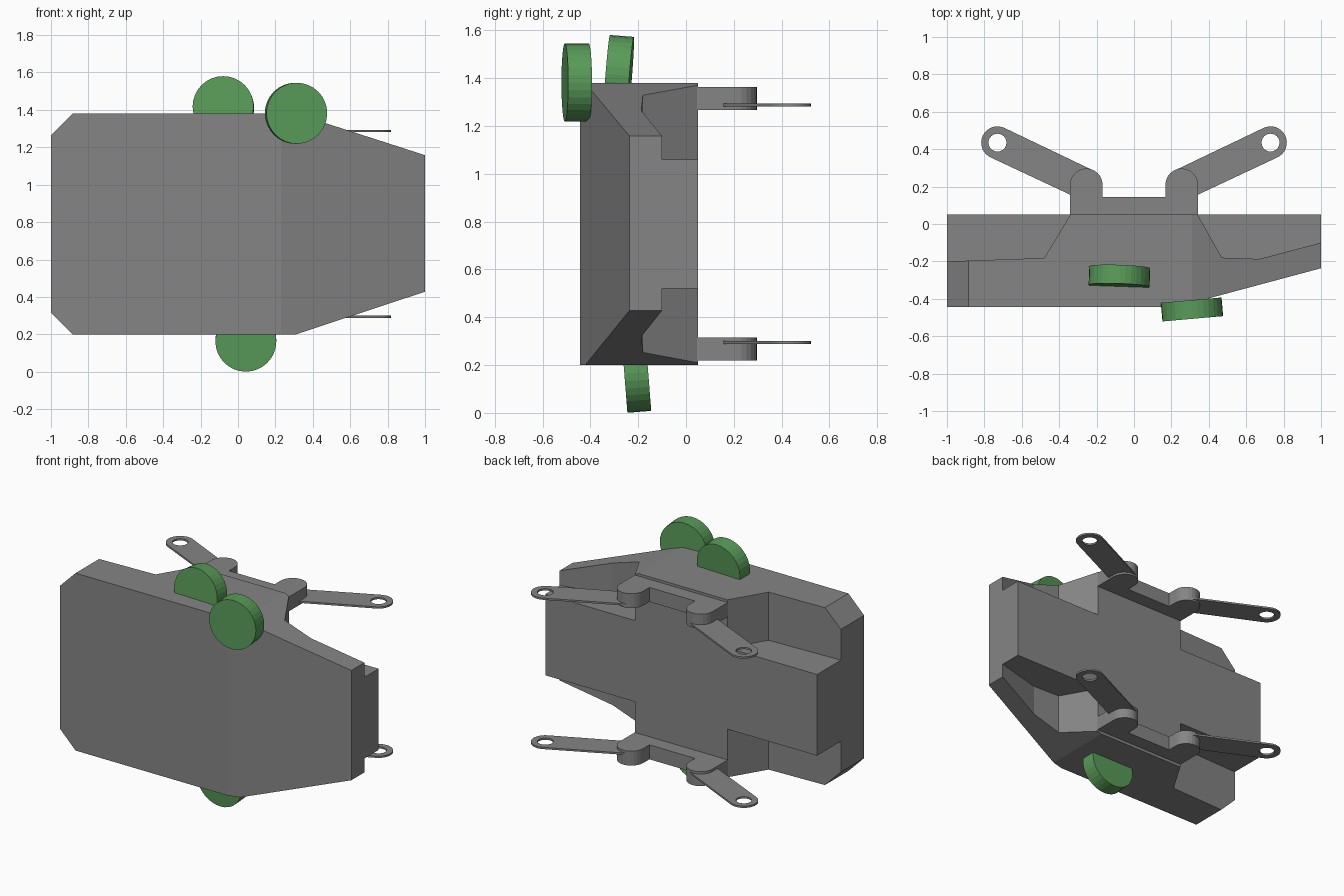
import bpy, bmesh, math
from mathutils import Vector, Matrix

if "Cube" in bpy.data.objects:
    bpy.data.objects.remove(bpy.data.objects["Cube"])


def material(name, rgb):
    mat = bpy.data.materials.new(name)
    mat.diffuse_color = (*rgb, 1)
    mat.use_nodes = True
    mat.node_tree.nodes["Principled BSDF"].inputs["Base Color"].default_value = mat.diffuse_color
    return mat


GREY = material("dark_grey", (0.235, 0.235, 0.235))
GREEN = material("green", (0.10, 0.33, 0.10))


def prism(name, pts, lo, hi, axis='Z', mat=GREY):
    """Extrude a 2D outline: (x, y) along z, or (x, z) along y."""
    bm = bmesh.new()
    make = (lambda p: (p[0], p[1], lo)) if axis == 'Z' else (lambda p: (p[0], lo, p[1]))
    face = bm.faces.new([bm.verts.new(make(p)) for p in pts])
    ext = bmesh.ops.extrude_face_region(bm, geom=[face])
    move = Vector((0, 0, hi - lo)) if axis == 'Z' else Vector((0, hi - lo, 0))
    bmesh.ops.translate(bm, vec=move, verts=[v for v in ext['geom'] if isinstance(v, bmesh.types.BMVert)])
    bmesh.ops.recalc_face_normals(bm, faces=bm.faces[:])
    mesh = bpy.data.meshes.new(name)
    bm.to_mesh(mesh)
    bm.free()
    mesh.materials.append(mat)
    ob = bpy.data.objects.new(name, mesh)
    bpy.context.collection.objects.link(ob)
    return ob


def arc(cx, cy, r, a0, a1, n):
    return [(cx + r * math.cos(math.radians(a0 + (a1 - a0) * i / n)),
             cy + r * math.sin(math.radians(a0 + (a1 - a0) * i / n))) for i in range(n + 1)]


def cut(ob, cutters):
    """Subtract the cutters, bake the result and remove them."""
    for c in cutters:
        c.hide_render = True
        m = ob.modifiers.new("cut", 'BOOLEAN')
        m.operation, m.solver, m.object = 'DIFFERENCE', 'EXACT', c
    dg = bpy.context.evaluated_depsgraph_get()
    mesh = bpy.data.meshes.new_from_object(ob.evaluated_get(dg))
    ob.modifiers.clear()
    ob.data = mesh
    for c in cutters:
        bpy.data.objects.remove(c)


# Main body: front outline extruded backward
body = prism("body", [(-1, 0.315), (-0.885, 0.2), (0.31, 0.2), (1, 0.428),
                      (1, 1.158), (0.31, 1.38), (-0.885, 1.38), (-1, 1.265)], -0.443, 0.05, 'Y')

# Sloped front right, and the four rear corner recesses
left = [(-0.34, 0.05), (-0.305, 0.11), (-1.1, 0.11), (-1.1, -0.202), (-1, -0.2), (-0.48, -0.182)]
right = [(0.34, 0.05), (0.47, -0.18), (0.67, -0.187), (1, -0.1), (1.1, -0.074), (1.1, 0.11), (0.305, 0.11)]
cutters = [prism("slope_cutter", [(0.23, -0.443), (0.155, -0.463), (0.155, -0.7), (1.2, -0.7), (1.2, -0.183)], 0, 1.6)]
for lo, hi in ((1.06, 1.6), (0, 0.52)):
    cutters += [prism("recess_cutter", left, lo, hi), prism("recess_cutter", right, lo, hi)]
cut(body, cutters)

# Hinge brackets and perforated arms, upper and lower
HX, HY, R = 0.255, 0.21, 0.087
EX, EY = 0.73, 0.435
bracket = ([(-0.342, 0.03), (0.342, 0.03)] + arc(HX, HY, R, 0, 180, 12) + [(HX - R, 0.145), (R - HX, 0.145)]
           + arc(-HX, HY, R, 0, 180, 12))
ang = math.degrees(math.atan2(EY - HY, EX - HX))
for level, z0, za in (("upper", 1.267, 1.281), ("lower", 0.22, 0.288)):
    prism(level + "_hinge_bracket", bracket, z0, z0 + 0.096)
    for side, s in (("right", 1), ("left", -1)):
        outline = arc(EX, EY, R, ang - 90, ang + 90, 16) + arc(HX, HY, R - 0.002, ang + 90, ang + 270, 16)
        arm = prism(f"{level}_{side}_arm", [(s * x, y) for x, y in outline], za, za + 0.012)
        hole = arc(s * EX, EY, 0.048, 0, 360, 24)[:-1]
        cut(arm, [prism("hole_cutter", hole, za - 0.1, za + 0.1)])

# Green discs partly sunk into the body
for name, loc, tilt, yaw in (("rear_top_disc", (-0.078, -0.281, 1.414), -4.5, -2),
                             ("front_top_disc", (0.31, -0.457, 1.382), 0, 5),
                             ("bottom_disc", (0.042, -0.208, 0.167), 4.5, 0)):
    disc = prism(name, arc(0, 0, 0.163, 0, 360, 32)[:-1], -0.05, 0.05, 'Y', GREEN)
    disc.data.transform(Matrix.Translation(loc) @ Matrix.Rotation(math.radians(yaw), 4, 'Z')
                        @ Matrix.Rotation(math.radians(tilt), 4, 'X'))
